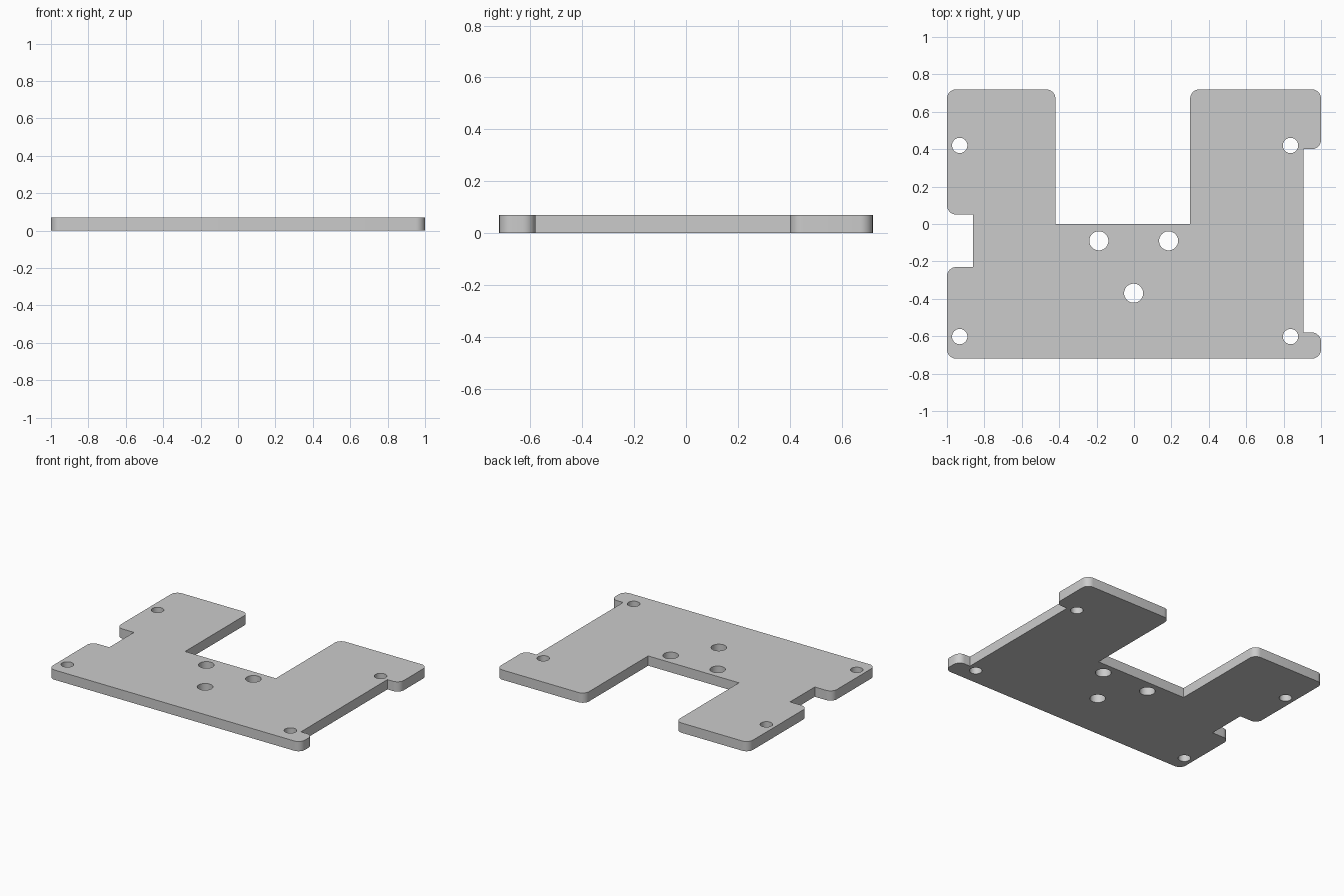
import bpy, bmesh
from math import sin, cos, pi
from mathutils import Vector

if "Cube" in bpy.data.objects:
    bpy.data.objects.remove(bpy.data.objects["Cube"])

THICK = 0.07
RADIUS = 0.05

# Plate outline, counter-clockwise: x, y, rounded corner or not
OUTLINE = [
    (-1, -0.72, 1), (1, -0.72, 1), (1, -0.58, 1), (0.905, -0.58, 0),
    (0.905, 0.40, 0), (1, 0.40, 1), (1, 0.72, 1), (0.30, 0.72, 1),
    (0.30, 0, 0), (-0.42, 0, 0), (-0.42, 0.72, 1), (-1, 0.72, 1),
    (-1, 0.05, 1), (-0.86, 0.05, 0), (-0.86, -0.23, 0), (-1, -0.23, 1),
]
# Corner screw holes and the central triangle of larger holes
HOLES = [(x, y, 0.041) for x in (-0.932, 0.837) for y in (0.42, -0.602)]
HOLES += [(-0.188, -0.09, 0.051), (0.185, -0.09, 0.051), (-0.002, -0.37, 0.051)]


def rounded(outline, r, steps=8):
    pts = []
    for i, (x, y, is_round) in enumerate(outline):
        p = Vector((x, y, 0))
        if not is_round:
            pts.append(p)
            continue
        a = (Vector((*outline[i - 1][:2], 0)) - p).normalized() * r
        b = (Vector((*outline[(i + 1) % len(outline)][:2], 0)) - p).normalized() * r
        for k in range(steps + 1):
            t = k / steps * pi / 2
            pts.append(p + a * (1 - sin(t)) + b * (1 - cos(t)))
    return pts


def circle(x, y, r, n=40):
    return [Vector((x + r * cos(2 * pi * k / n), y + r * sin(2 * pi * k / n), 0))
            for k in range(n)]


def add_loop(bm, pts):
    vs = [bm.verts.new(p) for p in pts]
    return [bm.edges.new((vs[i - 1], vs[i])) for i in range(len(vs))]


# Fill the outline around the holes, then extrude to thickness
bm = bmesh.new()
edges = add_loop(bm, rounded(OUTLINE, RADIUS))
for hole in HOLES:
    edges += add_loop(bm, circle(*hole))
bmesh.ops.triangle_fill(bm, edges=edges, use_beauty=True, normal=(0, 0, 1))
ext = bmesh.ops.extrude_face_region(bm, geom=bm.faces[:], use_keep_orig=True)
top = [g for g in ext["geom"] if isinstance(g, bmesh.types.BMVert)]
bmesh.ops.translate(bm, verts=top, vec=(0, 0, THICK))
bmesh.ops.recalc_face_normals(bm, faces=bm.faces[:])

mesh = bpy.data.meshes.new("mounting_plate")
bm.to_mesh(mesh)
bm.free()
plate = bpy.data.objects.new("mounting_plate", mesh)
bpy.context.collection.objects.link(plate)

# Smooth the fillets and hole walls, keep the rims sharp
bpy.context.view_layer.objects.active = plate
plate.select_set(True)
bpy.ops.object.shade_smooth_by_angle(angle=pi / 6)
